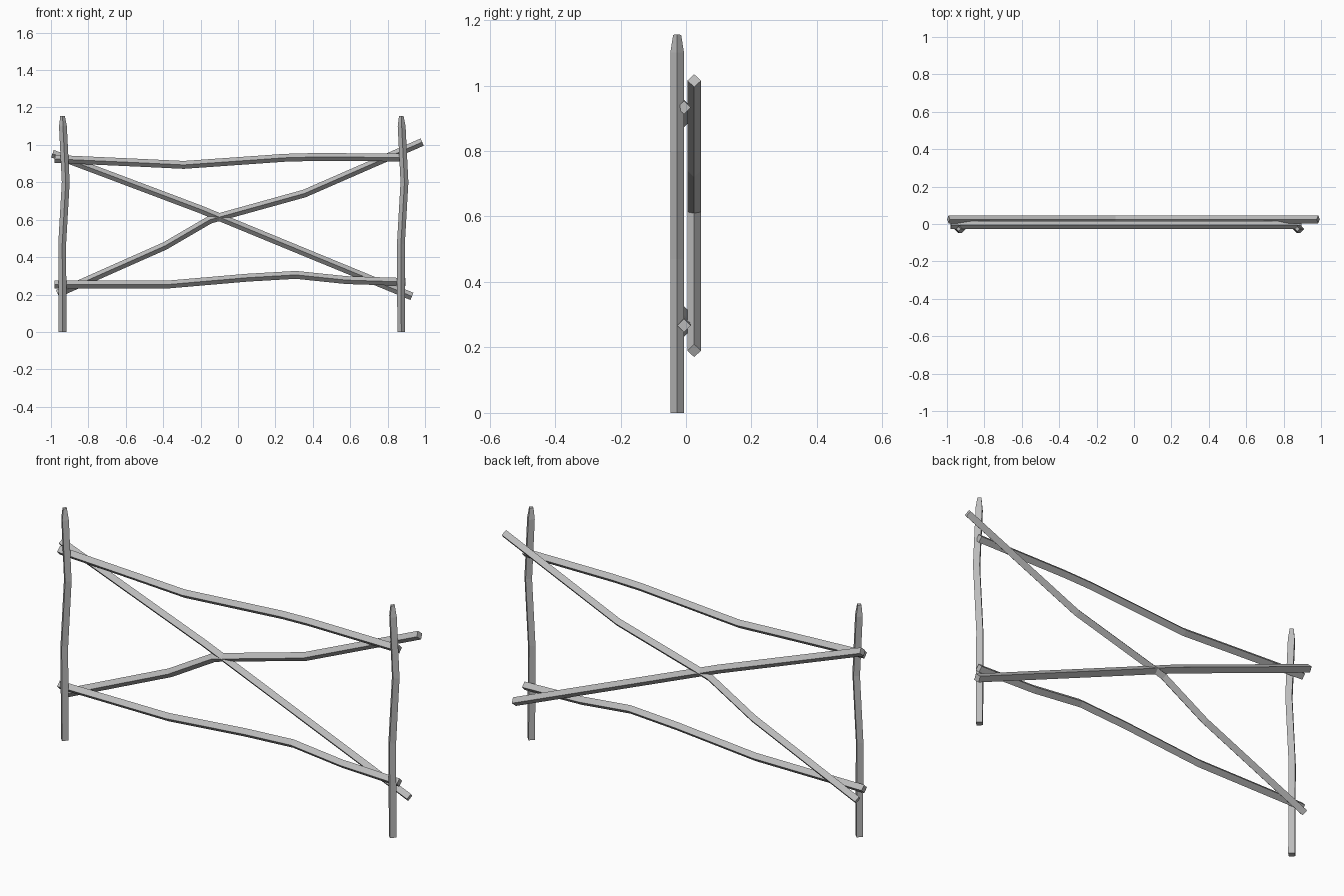
import bpy
import bmesh
from mathutils import Vector

cube = bpy.data.objects.get("Cube")
if cube:
    bpy.data.objects.remove(cube, do_unlink=True)

wood = bpy.data.materials.new("weathered_grey")
wood.use_nodes = True
GREY = (0.5, 0.5, 0.5, 1)
wood.diffuse_color = GREY
wood.node_tree.nodes["Principled BSDF"].inputs["Base Color"].default_value = GREY

RADIUS = 0.021


def pole(name, path, y, tip=1.0):
    """Sweep a diamond section along an x-z path, mitred at bends; tip scales the last ring."""
    pts = [Vector((x, y, z)) for x, z in path]
    depth = Vector((0, 1, 0))
    bm = bmesh.new()
    rings = []
    for i, p in enumerate(pts):
        before = (p - pts[i - 1]).normalized() if i else None
        after = (pts[i + 1] - p).normalized() if i < len(pts) - 1 else None
        tangent = ((before or after) + (after or before)).normalized()
        side = depth.cross(tangent)
        miter = 1 / tangent.dot(after or before)
        r = RADIUS * (tip if after is None else 1)
        offsets = (side * r * miter, depth * r, -side * r * miter, -depth * r)
        rings.append([bm.verts.new(p + o) for o in offsets])
    for a, b in zip(rings, rings[1:]):
        for k in range(4):
            n = (k + 1) % 4
            bm.faces.new((a[k], a[n], b[n], b[k]))
    bm.faces.new(rings[0])
    bm.faces.new(rings[-1])
    bmesh.ops.recalc_face_normals(bm, faces=bm.faces)
    mesh = bpy.data.meshes.new(name)
    bm.to_mesh(mesh)
    bm.free()
    mesh.materials.append(wood)
    obj = bpy.data.objects.new(name, mesh)
    bpy.context.collection.objects.link(obj)


# Upright posts with tapered tops
post = [(0, 0), (-0.002, 0.47), (0.017, 0.8), (0.002, 1.1), (0, 1.155)]
for name, x in (("right_post", -0.938), ("left_post", 0.873)):
    pole(name, [(x + dx, z) for dx, z in post], -0.027, tip=0.58)

# Horizontal rails behind the posts
pole("top_rail", [(-0.98, 0.925), (-0.54, 0.905), (-0.29, 0.893),
                  (0.25, 0.931), (0.4, 0.935), (0.895, 0.933)], -0.006)
pole("bottom_rail", [(-0.98, 0.253), (-0.38, 0.253), (0.05, 0.29),
                     (0.31, 0.305), (0.58, 0.277), (0.895, 0.267)], -0.006)

# Crossed braces at the back
pole("falling_brace", [(-0.992, 0.953), (-0.2, 0.655), (0.93, 0.19)], 0.025)
pole("rising_brace", [(-0.965, 0.205), (-0.39, 0.46), (-0.15, 0.6),
                      (0.355, 0.74), (0.985, 1.015)], 0.025)
